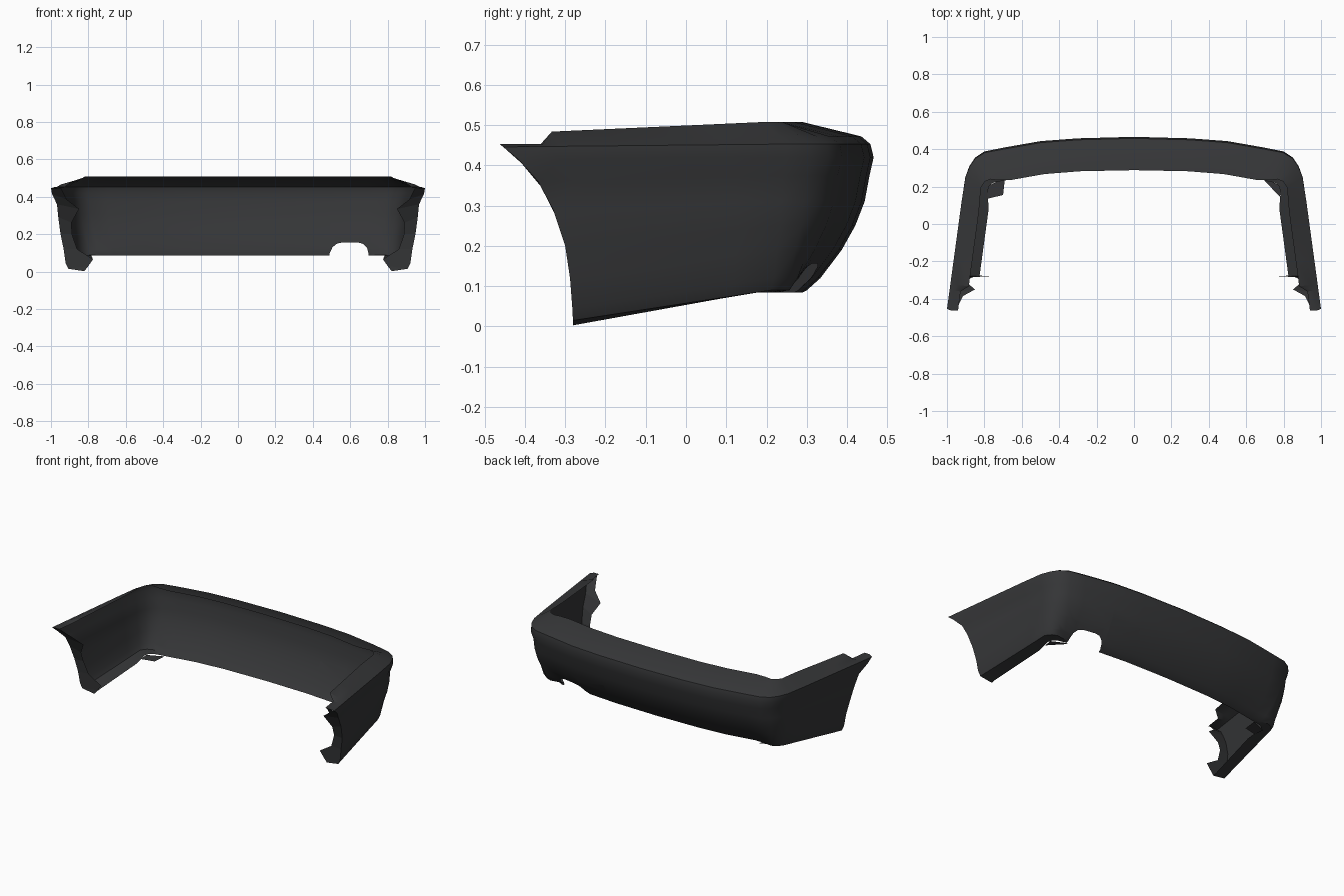
import bpy, bmesh, math
from mathutils import Vector

if "Cube" in bpy.data.objects:
    bpy.data.objects.remove(bpy.data.objects["Cube"])

mat = bpy.data.materials.new("dark_plastic")
mat.diffuse_color = (0.035, 0.036, 0.038, 1)
mat.use_nodes = True
mat.node_tree.nodes["Principled BSDF"].inputs["Base Color"].default_value = mat.diffuse_color

# Cross-section rows, lip to bottom: back depth, back z, side depth, side z
ROWS = [(.175, .508, .10, .478), (.03, .472, .04, .466), (.008, .453, 0, .446),
        (0, .42, 0, .415), (.010, .375, .020, .36), (.022, .31, .022, .29),
        (.045, .25, .030, .20), (.078, .19, .045, .12), (.130, .12, .055, .045),
        (.163, .09, .070, .015), (.172, .085, .150, .003)]
# Plan stations, centre to corner: outer xy, inner xy, side weight
PLAN = [(0, .466, 0, .293, 0), (.3, .458, .29, .287, 0), (.5, .443, .48, .272, 0),
        (.70, .408, .66, .24, 0), (.80, .388, .72, .225, .2), (.85, .355, .75, .212, .5),
        (.88, .31, .765, .195, .7), (.902, .25, .77, .165, .9)]
SIDE = [.2, .4, .6, .803, .845, 1]
ARCH = [(0, -.28), (.1, -.285), (.2, -.30), (.29, -.33), (.36, -.367), (.43, -.43), (.45, -.46)]


def lerp(a, b, t):
    return a + (b - a) * t


def arch_y(z):
    for (z0, y0), (z1, y1) in zip(ARCH, ARCH[1:]):
        if z <= z1:
            return lerp(y0, y1, (z - z0) / (z1 - z0))
    return -.463


def half_row(i):
    """One lengthwise line of the shell from the centre to the wheel arch."""
    db, zb, ds, zs = ROWS[i]
    pts = []
    for ox, oy, ix, iy, w in PLAN:
        k = lerp(db, ds, w) / .17
        pts.append((lerp(ox, ix, k), lerp(oy, iy, k), zb))
    y0, e = pts[-1][1], arch_y(zs)
    for t in SIDE:
        y, z, d = lerp(y0, e, t), lerp(zb, zs, t), ds
        if i < 2 and t > .81:          # lip steps down near the arch
            z, d = .453, ds * .6
        pts.append((.938 - .136 * y - d, y, z))
    return pts


def finish(name, bm, smooth=True):
    me = bpy.data.meshes.new(name)
    bmesh.ops.recalc_face_normals(bm, faces=bm.faces[:])
    bm.to_mesh(me)
    bm.free()
    ob = bpy.data.objects.new(name, me)
    bpy.context.collection.objects.link(ob)
    me.materials.append(mat)
    if smooth:
        bpy.ops.object.select_all(action='DESELECT')
        ob.select_set(True)
        bpy.context.view_layer.objects.active = ob
        bpy.ops.object.shade_smooth_by_angle(angle=math.radians(28))
    return ob


def grid(bm, rows):
    vs = [[bm.verts.new(p) for p in r] for r in rows]
    for a, b in zip(vs, vs[1:]):
        for j in range(len(a) - 1):
            bm.faces.new((a[j], a[j + 1], b[j + 1], b[j]))


# Bumper shell, both sides in one sheet
halves = [half_row(i) for i in range(len(ROWS))]
bm = bmesh.new()
grid(bm, [[(-x, y, z) for x, y, z in reversed(h[1:])] + h for h in halves])

# Exhaust cutout: slice along an arch outline, then drop the faces inside
outline = [(.487, 0), (.489, .095), (.505, .13), (.53, .15), (.56, .156), (.64, .156),
           (.67, .148), (.69, .128), (.697, .10), (.697, 0)]
planes = []
for (x0, z0), (x1, z1) in zip(outline, outline[1:]):
    planes.append((Vector((x0, 0, z0)), Vector((z1 - z0, 0, x0 - x1)).normalized()))


def near(f):
    c = f.calc_center_median()
    return .3 < c.x < .8 and c.y > .1 and c.z < .22


for co, no in planes:
    fs = [f for f in bm.faces if near(f)]
    geom = fs + list({e for f in fs for e in f.edges}) + list({v for f in fs for v in f.verts})
    bmesh.ops.bisect_plane(bm, geom=geom, plane_co=co, plane_no=no, dist=1e-5)
inside = [f for f in bm.faces if near(f)
          and all((f.calc_center_median() - co).dot(no) > 0 for co, no in planes)]
bmesh.ops.delete(bm, geom=inside, context='FACES')
finish("bumper_shell", bm)

# Inward flange along each wheel arch, with a pointed tab and a foot
inner = [(.945, .445), (.915, .385), (.85, .335), (.89, .262), (.888, .20), (.86, .12),
         (.775, .066), (.80, .03), (.82, .004)]
for side, name in ((1, "right"), (-1, "left")):
    bm = bmesh.new()
    edge = [h[-1] for h in halves[2:]]
    grid(bm, [[(side * x, y, z) for x, y, z in edge],
              [(side * x, arch_y(z) + .004, z) for x, z in inner]])
    finish("arch_flange_" + name, bm, False)

# Flat tabs under the corners
tabs = {"left": [(-.69, .245), (-.70, .155), (-.785, .135), (-.79, .20)],
        "right": [(.70, .245), (.70, .23), (.78, .145), (.79, .20)]}
for name, pts in tabs.items():
    bm = bmesh.new()
    bm.faces.new([bm.verts.new((x, y, .076)) for x, y in pts])
    finish("underside_tab_" + name, bm, False)
